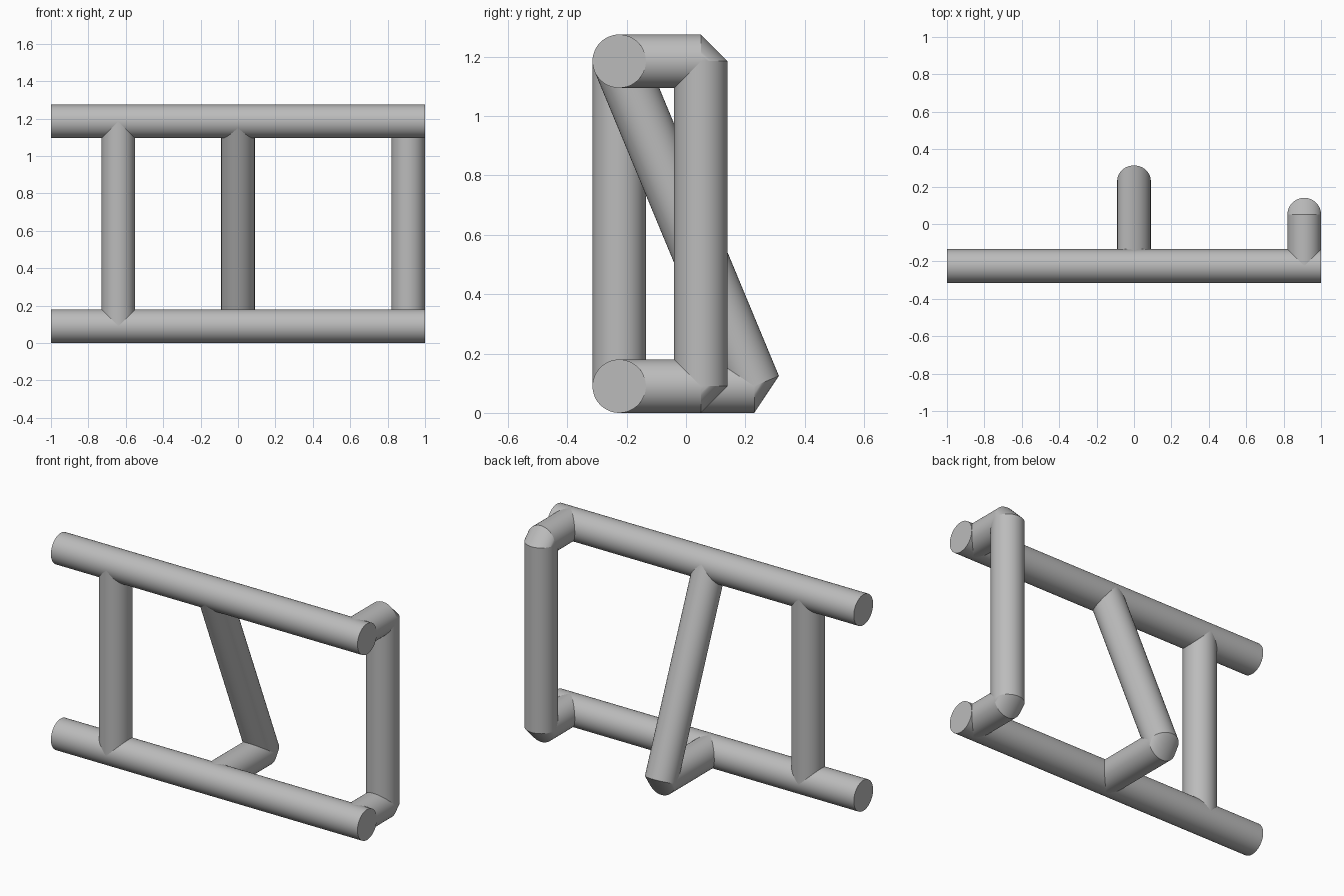
import bpy
import bmesh
from math import radians
from mathutils import Vector, Matrix

if "Cube" in bpy.data.objects:
    bpy.data.objects.remove(bpy.data.objects["Cube"], do_unlink=True)

RADIUS = 0.09
SIDES = 48
FRONT = -0.225           # depth of the two rails
LOW, HIGH = 0.09, 1.185  # rail centre heights

# Single grey paint
grey = bpy.data.materials.new("grey")
grey.use_nodes = True
colour = (0.5, 0.5, 0.5, 1)
grey.diffuse_color = colour
grey.node_tree.nodes["Principled BSDF"].inputs["Base Color"].default_value = colour


def finish(name, bm):
    bmesh.ops.recalc_face_normals(bm, faces=bm.faces)
    mesh = bpy.data.meshes.new(name)
    bm.to_mesh(mesh)
    bm.free()
    mesh.materials.append(grey)
    obj = bpy.data.objects.new(name, mesh)
    bpy.context.collection.objects.link(obj)
    bpy.ops.object.select_all(action="DESELECT")
    obj.select_set(True)
    bpy.context.view_layer.objects.active = obj
    bpy.ops.object.shade_smooth_by_angle(angle=radians(30))


def frame(centre, axis):
    # Local x stays on world x for tubes running in the side plane
    z = axis.normalized()
    x = Vector((0, 1, 0)) if abs(z.x) > 0.9 else Vector((1, 0, 0))
    y = z.cross(x)
    return Matrix.Translation(centre) @ Matrix((x, y, z)).transposed().to_4x4()


def tube(name, start, end):
    a, b = Vector(start), Vector(end)
    bm = bmesh.new()
    bmesh.ops.create_cone(bm, cap_ends=True, segments=SIDES, radius1=RADIUS,
                          radius2=RADIUS, depth=(b - a).length,
                          matrix=frame((a + b) / 2, b - a))
    finish(name, bm)


def elbow(name, before, corner, after):
    # Ruled cap stretched between the two tube ends that meet at a corner
    c = Vector(corner)
    bm = bmesh.new()
    for other in (before, after):
        bmesh.ops.create_circle(bm, segments=SIDES, radius=RADIUS,
                                matrix=frame(c, Vector(other) - c))
    bmesh.ops.remove_doubles(bm, verts=bm.verts, dist=0.0001)
    hull = bmesh.ops.convex_hull(bm, input=bm.verts)
    loose = [g for g in hull["geom_interior"] if isinstance(g, bmesh.types.BMVert)]
    bmesh.ops.delete(bm, geom=loose, context="VERTS")
    finish(name, bm)


def bent_tube(name, points):
    for i, (a, b) in enumerate(zip(points, points[1:])):
        tube(f"{name}_tube_{i + 1}", a, b)
    for i, trio in enumerate(zip(points, points[1:], points[2:])):
        elbow(f"{name}_elbow_{i + 1}", *trio)


# Long rails
for label, z in (("lower", LOW), ("upper", HIGH)):
    tube(label + "_rail", (-1, FRONT, z), (1, FRONT, z))

# Straight post between the rails
tube("right_post", (-0.64, FRONT, LOW), (-0.64, FRONT, HIGH))

# Offset handle at the left end
bent_tube("left_handle", [(0.91, FRONT, LOW), (0.91, 0.05, LOW),
                          (0.91, 0.05, HIGH), (0.91, FRONT, HIGH)])

# Sloping brace with its foot behind the lower rail
bent_tube("middle_brace", [(0, FRONT, LOW), (0, 0.23, LOW), (0, FRONT, HIGH)])
